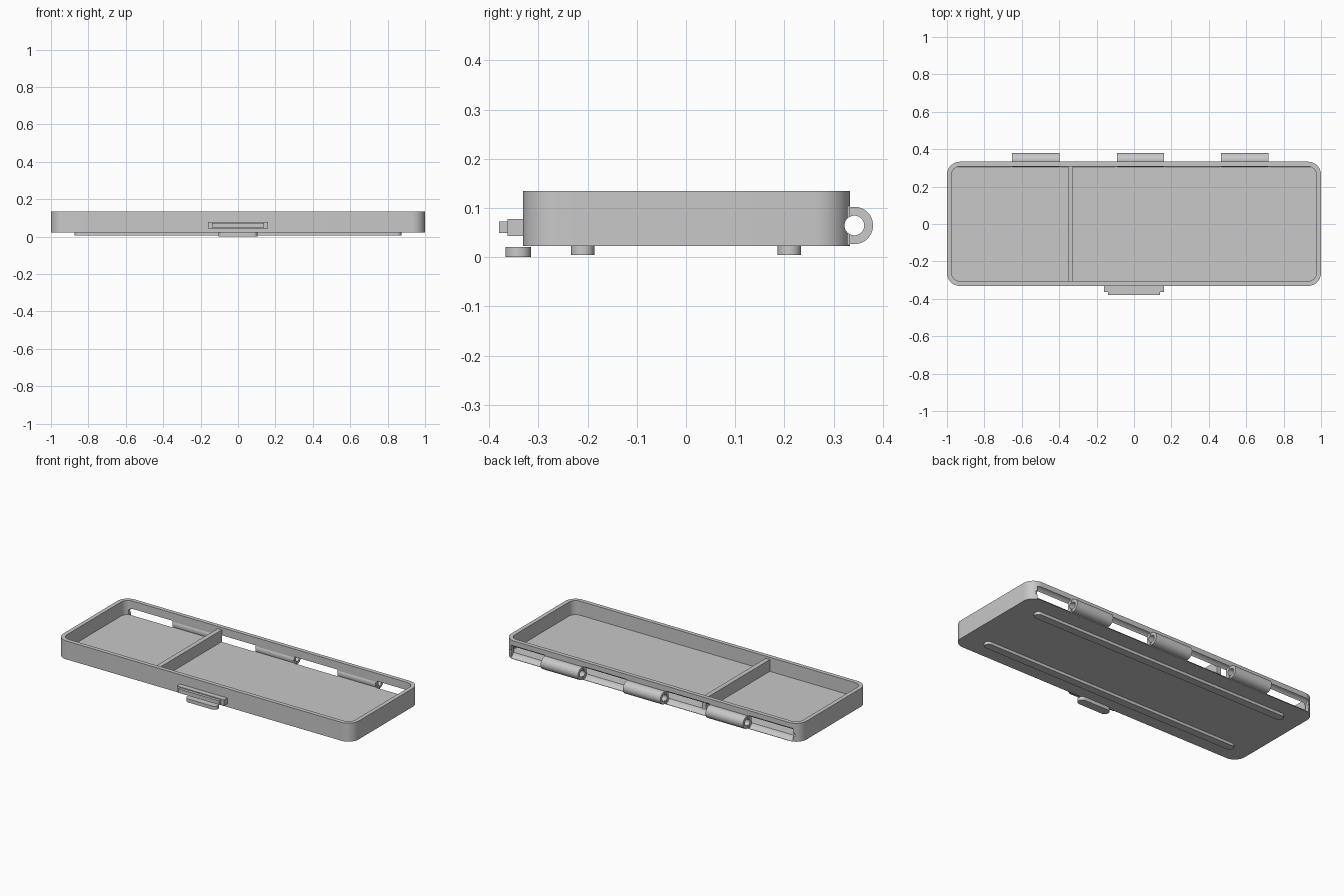
import bpy, bmesh, math
from mathutils import Matrix, Vector

cube = bpy.data.objects.get("Cube")
if cube:
    bpy.data.objects.remove(cube, do_unlink=True)

grey = bpy.data.materials.new("plain_grey")
grey.use_nodes = True
grey.diffuse_color = (0.58, 0.58, 0.58, 1)
grey.node_tree.nodes["Principled BSDF"].inputs["Base Color"].default_value = (0.58, 0.58, 0.58, 1)

AXIS_Y, AXIS_Z = 0.342, 0.0645      # hinge axis
PIN_R, KNUCKLE_R, SLOT_R = 0.02, 0.038, 0.041


def finish(bm, name):
    bmesh.ops.recalc_face_normals(bm, faces=bm.faces)
    mesh = bpy.data.meshes.new(name)
    bm.to_mesh(mesh)
    bm.free()
    mesh.materials.append(grey)
    obj = bpy.data.objects.new(name, mesh)
    bpy.context.collection.objects.link(obj)
    return obj


def select(obj):
    bpy.ops.object.select_all(action="DESELECT")
    obj.select_set(True)
    bpy.context.view_layer.objects.active = obj


def smooth(obj):
    select(obj)
    bpy.ops.object.shade_smooth_by_angle(angle=math.radians(30))


def rounded_slab(name, hx, hy, radius, z0, z1, cy=0, steps=12):
    """Rounded rectangle extruded upwards."""
    bm = bmesh.new()
    ring = []
    for q, (sx, sy) in enumerate([(1, 1), (-1, 1), (-1, -1), (1, -1)]):
        for i in range(steps + 1):
            a = math.pi / 2 * (q + i / steps)
            ring.append(bm.verts.new((sx * (hx - radius) + radius * math.cos(a),
                                      cy + sy * (hy - radius) + radius * math.sin(a), z0)))
    bmesh.ops.remove_doubles(bm, verts=ring, dist=1e-5)
    face = bm.faces.new(bm.verts[:])
    top = bmesh.ops.extrude_face_region(bm, geom=[face])["geom"]
    bmesh.ops.translate(bm, vec=(0, 0, z1 - z0),
                        verts=[g for g in top if isinstance(g, bmesh.types.BMVert)])
    return finish(bm, name)


def box(name, x0, x1, y0, y1, z0, z1):
    bm = bmesh.new()
    bmesh.ops.create_cube(bm, size=1)
    bmesh.ops.scale(bm, vec=(x1 - x0, y1 - y0, z1 - z0), verts=bm.verts)
    bmesh.ops.translate(bm, vec=Vector((x0 + x1, y0 + y1, z0 + z1)) / 2, verts=bm.verts)
    return finish(bm, name)


def rod(name, x0, x1, radius):
    """Cylinder along the hinge axis."""
    bm = bmesh.new()
    place = Matrix.Translation(((x0 + x1) / 2, AXIS_Y, AXIS_Z)) @ Matrix.Rotation(math.pi / 2, 4, "Y")
    bmesh.ops.create_cone(bm, cap_ends=True, segments=48, radius1=radius, radius2=radius,
                          depth=x1 - x0, matrix=place)
    return finish(bm, name)


def cut(target, cutter):
    mod = target.modifiers.new("cut", "BOOLEAN")
    mod.operation, mod.solver, mod.object = "DIFFERENCE", "EXACT", cutter
    select(target)
    bpy.ops.object.modifier_apply(modifier=mod.name)
    bpy.data.objects.remove(cutter, do_unlink=True)


# Open tray with rounded corners and a thick floor
tray = rounded_slab("tray", 1.0, 0.332, 0.07, 0.0225, 0.135, cy=0.001)
cut(tray, rounded_slab("cavity", 0.975, 0.307, 0.045, 0.049, 0.2, cy=0.001))

# Hinge clearance slots through the back wall, and the pin bore
knuckles = [(-0.652, -0.398), (-0.092, 0.161), (0.465, 0.718)]
edges = [-0.955] + [x for x0, x1 in knuckles for x in (x0 - 0.006, x1 + 0.006)] + [0.955]
for x0, x1 in zip(edges[::2], edges[1::2]):
    cut(tray, rod("slot", x0, x1, SLOT_R))
cut(tray, rod("bore", -1.1, 1.1, PIN_R))
smooth(tray)

# Hinge knuckles
for i, (x0, x1) in enumerate(knuckles):
    knuckle = rod(f"hinge_knuckle_{i + 1}", x0, x1, KNUCKLE_R)
    cut(knuckle, rod("bore", x0 - 0.05, x1 + 0.05, PIN_R))
    smooth(knuckle)

# Divider wall
box("divider", -0.353, -0.325, -0.31, 0.31, 0.045, 0.121)

# Front latch catch, stepped
box("latch_base", -0.16, 0.16, -0.363, -0.328, 0.043, 0.078)
box("latch_lip", -0.138, 0.138, -0.38, -0.36, 0.049, 0.073)

# Thumb tab and foot rails
smooth(rounded_slab("thumb_tab", 0.105, 0.026, 0.0255, 0.0, 0.021, cy=-0.341))
for side, y in (("front", -0.21), ("back", 0.21)):
    smooth(rounded_slab(f"{side}_foot_rail", 0.873, 0.024, 0.0235, 0.005, 0.025, cy=y))
